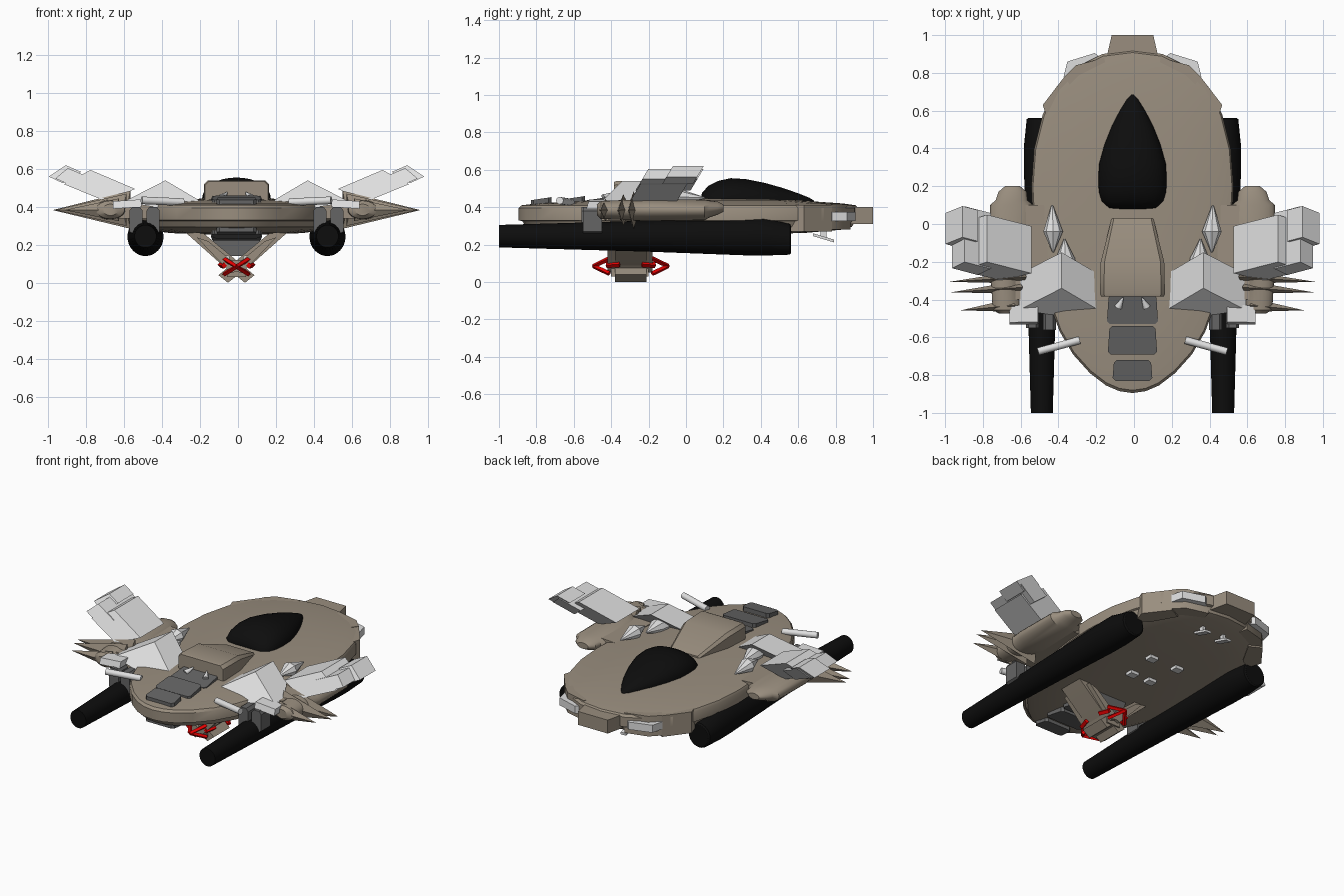
import bpy, bmesh, math
from mathutils import Vector

if "Cube" in bpy.data.objects:
    bpy.data.objects.remove(bpy.data.objects["Cube"])

CX = -0.008  # symmetry plane of the ship


def material(name, rgb):
    m = bpy.data.materials.new(name)
    m.diffuse_color = (*rgb, 1)
    m.use_nodes = True
    m.node_tree.nodes["Principled BSDF"].inputs["Base Color"].default_value = m.diffuse_color
    return m


TAN = material("tan hull", (0.32, 0.27, 0.21))
WHITE = material("pale grey", (0.74, 0.74, 0.74))
GREY = material("dark grey", (0.13, 0.13, 0.13))
BLACK = material("black", (0.004, 0.004, 0.004))
RED = material("red", (0.8, 0.0, 0.0))


def loft(name, rings, mat, mirror=False, angle=35):
    """Skin closed rings of equal length, cap both ends."""
    bm = bmesh.new()
    vs = [[bm.verts.new(p) for p in r] for r in rings]
    n = len(rings[0])
    for a, b in zip(vs, vs[1:]):
        for i in range(n):
            j = (i + 1) % n
            bm.faces.new((a[i], a[j], b[j], b[i]))
    bm.faces.new(vs[0])
    bm.faces.new(vs[-1])
    bmesh.ops.remove_doubles(bm, verts=bm.verts, dist=0.0004)
    bmesh.ops.recalc_face_normals(bm, faces=bm.faces)
    for f in bm.faces:
        f.smooth = True
    for e in bm.edges:
        if len(e.link_faces) == 2 and e.calc_face_angle(0) > math.radians(angle):
            e.smooth = False
    me = bpy.data.meshes.new(name)
    bm.to_mesh(me)
    bm.free()
    me.materials.append(mat)
    ob = bpy.data.objects.new(name, me)
    ob.location.x = CX
    bpy.context.collection.objects.link(ob)
    if mirror:
        ob.modifiers.new("mirror", "MIRROR").use_mirror_merge = False
    return ob


def slab(name, xz, y0, y1, mat, shear=0, zref=0, mirror=True):
    """Front-view polygon extruded along y, leaning forward with height."""
    return loft(name, [[(x, y + shear * (z - zref), z) for x, z in xz] for y in (y0, y1)], mat, mirror)


def plate(name, xy, z0, z1, mat, mirror=True, slope=0):
    """Top-view polygon extruded up, optionally tilted along y."""
    yr = xy[0][1]
    return loft(name, [[(x, y, z + slope * (y - yr)) for x, y in xy] for z in (z0, z1)], mat, mirror)


def rect(x0, x1, y0, y1):
    return [(x0, y0), (x1, y0), (x1, y1), (x0, y1)]


def tube(name, stations, mat, mirror=True, n=24):
    """Round body along y: stations are (x, y, z, rx, rz)."""
    ring = [2 * math.pi * i / n for i in range(n)]
    return loft(name, [[(x + rx * math.cos(t), y, z + rz * math.sin(t)) for t in ring]
                       for x, y, z, rx, rz in stations], mat, mirror)


def rod(name, a, b, r0, r1, mat, n=12, mirror=True):
    a, b = Vector(a), Vector(b)
    q = (b - a).to_track_quat('Z', 'Y')
    circle = [Vector((math.cos(2 * math.pi * i / n), math.sin(2 * math.pi * i / n), 0)) for i in range(n)]
    return loft(name, [[p + q @ (c * r) for c in circle] for p, r in ((a, r0), (b, r1))], mat, mirror)


# egg-shaped hull disc
half = [(0, -.895), (.07, -.885), (.14, -.855), (.225, -.79), (.315, -.69), (.385, -.57), (.44, -.42),
        (.495, -.2), (.525, 0), (.535, .2), (.52, .4), (.475, .58), (.4, .73), (.3, .83), (.16, .9), (0, .92)]
outline = half + [(-x, y) for x, y in half[-2:0:-1]]
levels = [(.3, .255), (.65, .262), (.9, .28), (.96, .295), (.98, .325), (1, .33), (1, .395),
          (.985, .41), (.9, .42), (.6, .437), (.3, .445)]
loft("hull", [[(x * s, .1 + (y - .1) * s, z) for x, y in outline] for s, z in levels], TAN)

# nose and rim armour
plate("nose", [(.11, 1), (.14, .87), (.17, .72), (-.17, .72), (-.14, .87), (-.11, 1)], .31, .4, TAN, False)
plate("rim_armour", [(.36, .78), (.475, .63), (.445, .54), (.37, .58), (.28, .74)], .27, .412, TAN)
plate("front_rim_armour", [(.15, .88), (.3, .84), (.36, .78), (.28, .66), (.12, .74)], .28, .415, TAN)
plate("rim_light_panel", [(.14, .86), (.2, .905), (.345, .86), (.365, .78), (.26, .76)], .325, .375, WHITE)

# teardrop canopy
canopy = [(.08, .09, .45), (.085, .13, .475), (.12, .165, .515), (.17, .18, .54), (.24, .183, .555), (.32, .178, .55),
          (.42, .15, .53), (.52, .11, .502), (.6, .068, .474), (.66, .03, .45), (.685, .006, .435)]
arc = [math.pi * i / 16 for i in range(17)]
loft("canopy", [[(w * math.cos(t), y, .425 + (h - .425) * math.sin(t) ** .8) for t in arc]
                for y, w, h in canopy], BLACK, angle=50)


# hump behind the canopy, highest at the front face
def hump_ring(y, w, z):
    c = min(.02, (z - .42) / 3)
    return [(-w, y, .40), (w, y, .40), (w, y, z - c), (w - c, y, z), (-w + c, y, z), (-w, y, z - c)]


loft("hump", [hump_ring(-.385, .165, .535), hump_ring(-.37, .172, .54),
              hump_ring(-.2, .168, .535), hump_ring(.03, .11, .455)], TAN)

# three grey plates on the deck, repeated under the hull
for i, (w, y0, y1) in enumerate([(.135, -.53, -.375), (.13, -.69, -.54), (.105, -.83, -.72)]):
    c = .015
    shape = [(w - c, y0), (w, y0 + c), (w * .94, y1 - c), (w * .94 - c, y1)]
    shape += [(-x, y) for x, y in reversed(shape)]
    plate(f"deck_plate_{i}", shape, .405, .437, GREY, False, .15)
    plate(f"belly_plate_{i}", shape, .245 + i * .012, .30, GREY, False, -.15)
rod("deck_spike", (.075, -.44, .45), (.05, -.39, .475), .02, .004, WHITE)

# folded pale weapon wings, three segments per side
slab("wing_inner", [(.18, .425), (.375, .54), (.6, .425), (.4, .395)], -.46, -.27, WHITE, 1, .42)
slab("wing_middle", [(.535, .495), (.77, .595), (.91, .52), (.69, .43)], -.30, -.05, WHITE, .6, .43)
slab("wing_outer", [(.75, .545), (.89, .605), (.955, .55), (.82, .49)], -.27, .025, WHITE, .6, .49)
slab("wing_tip", [(.82, .585), (.9, .62), (.99, .56), (.915, .525)], -.13, .035, WHITE, .6, .52)
slab("wing_hinge", [(.5, .40), (.5, .44), (.65, .43), (.65, .39)], -.53, -.44, WHITE, .3, .4)

# pale spindles and rods on the deck
tube("spindle", [(.42, -.15, .45, .004, .004), (.42, -.04, .455, .052, .045), (.425, .1, .45, .004, .004)],
     WHITE, n=8)
tube("cone", [(.35, -.24, .45, .055, .045), (.355, -.18, .45, .05, .045), (.36, -.08, .45, .004, .004)], WHITE, n=8)
rod("deck_rod", (.28, -.615, .425), (.5, -.675, .435), .02, .02, WHITE)

# long black engine tubes
tube("engine", [(.48, -1, .245, .058, .06), (.48, -.2, .245, .08, .083), (.48, .3, .243, .095, .1),
                (.48, .41, .243, .095, .102), (.48, .555, .228, .08, .082), (.48, .562, .228, .07, .072)], BLACK, n=32)

# grey brackets clamping the engine tubes
for i, (x, y) in enumerate([(.44, -.52), (.53, -.51)]):
    slab(f"engine_bracket_{i}", [(x - .035, .27), (x - .035, .38), (x - .02, .40), (x + .02, .40),
                                 (x + .035, .38), (x + .035, .27), (x, .25)], y - .04, y + .06, GREY)

# tan side pods with blade spikes
tube("side_pod", [(.665, -.475, .385, .04, .03), (.665, -.455, .385, .075, .048), (.665, -.29, .385, .085, .055),
                  (.645, -.27, .385, .1, .058), (.64, -.2, .385, .115, .06), (.64, .1, .385, .115, .055),
                  (.64, .125, .39, .085, .045), (.635, .17, .395, .075, .035), (.635, .2, .395, .04, .02)], TAN)
slab("pod_mount", [(.45, .34), (.45, .42), (.62, .43), (.62, .34)], -.4, .1, TAN)
for name, y, tip, h, base in [("large_blade", -.28, .966, .10, .56), ("second_blade", -.335, .955, .085, .58),
                              ("small_blade", -.43, .905, .06, .62)]:
    ring = [(base, y, .385 + h), (base + .02, y + .035, .385), (base, y, .385 - h), (base + .02, y - .035, .385)]
    end = Vector((tip, y - .025, .382))
    loft(name, [ring, [end + Vector(p) * .004 for p in ring]], TAN, True, 10)

# belly turret: two crossing arms and a hub
arm = [(.265, .262), (.175, .262), (-.095, .04), (-.045, .0), (.10, .115)]
slab("turret_arm", arm, -.38, -.21, TAN)
slab("turret_arm_rib", [(.21, .24), (.15, .22), (-.03, .07), (.03, .05)], -.42, -.18, TAN)
slab("turret_bottom", [(-.05, .03), (-.05, .12), (.05, .12), (.05, .03)], -.40, -.2, TAN, mirror=False)
slab("turret_core", [(-.1, .14), (-.14, .27), (.14, .27), (.1, .14)], -.35, -.25, GREY, mirror=False)
rod("turret_pipe", (.05, -.42, .13), (.05, -.18, .13), .015, .015, WHITE)

# red claws meeting in a point in front of and behind the turret
for name, s in (("front_claw", -1), ("rear_claw", 1)):
    for i, dz in enumerate((-.045, .035)):
        rod(f"{name}_{i}", (.065, -.295 + s * .115, .09 + dz), (.0, -.295 + s * .20, .085), .013, .012, RED, 4)
    rod(f"{name}_side", (.085, -.295 + s * .06, .095), (.065, -.295 + s * .13, .09), .016, .016, RED, 4)

# small fittings under the hull
for i, (x, y) in enumerate([(.07, .06), (.10, .28)]):
    plate(f"belly_fitting_{i}", rect(x - .03, x + .03, y - .025, y + .025), .235, .27, WHITE)
plate("nose_fin", rect(.06, .1, .68, .79), .245, .26, WHITE, slope=-.3)
plate("nose_fin_post", rect(.07, .09, .72, .75), .235, .3, WHITE)
